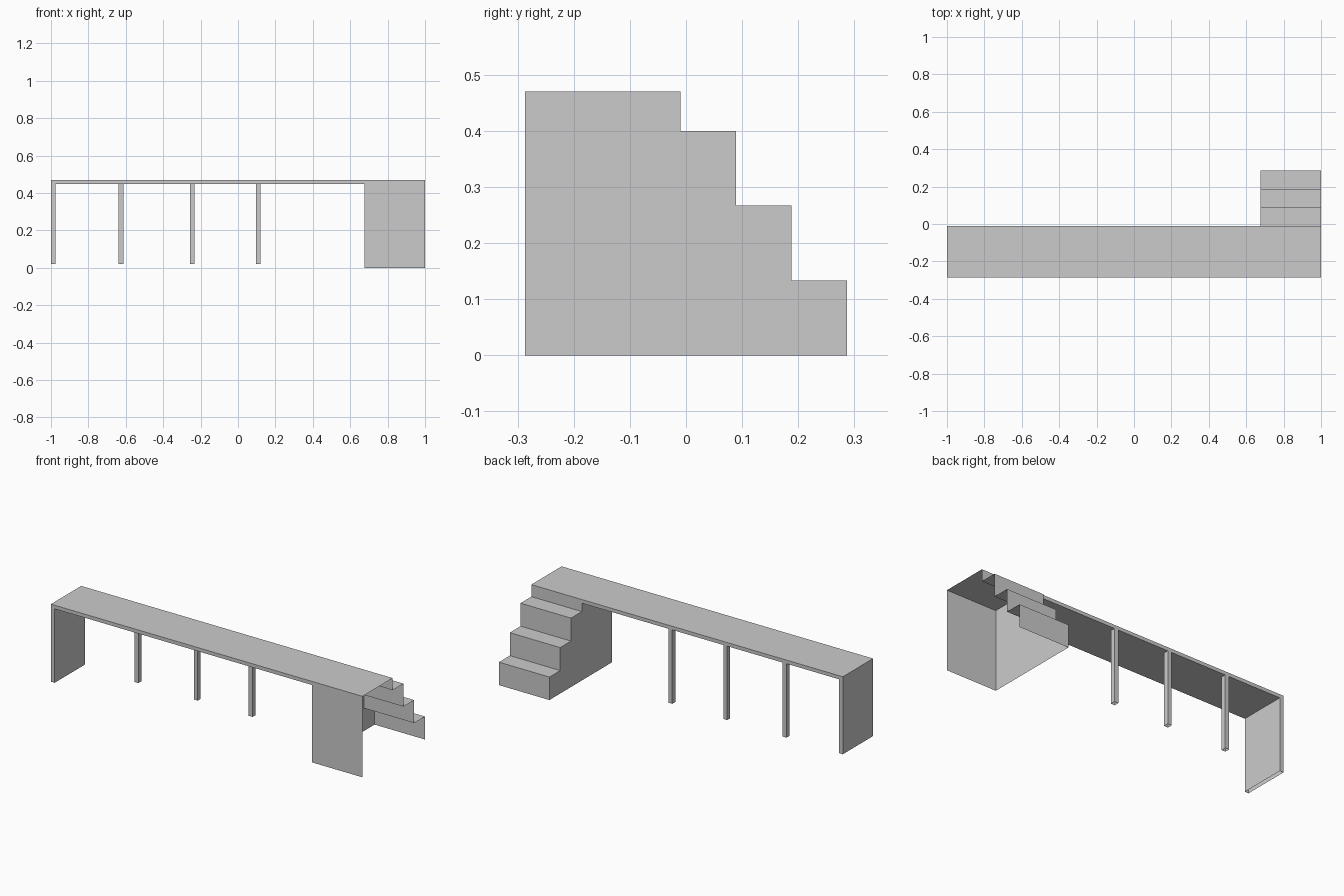
import bpy, bmesh

if "Cube" in bpy.data.objects:
    bpy.data.objects.remove(bpy.data.objects["Cube"])

FRONT, BACK, TOP = -0.287, -0.01, 0.47
STAIR_X, FLOOR, UNDER = 0.676, 0.02, 0.449


def shell(name, profile, place, a, b, open_sides=(), caps=(True, True)):
    """Sweep a closed profile from a to b, leaving the listed sides open."""
    bm = bmesh.new()
    near = [bm.verts.new(place(p, a)) for p in profile]
    far = [bm.verts.new(place(p, b)) for p in profile]
    n = len(profile)
    for i in range(n):
        if i not in open_sides:
            j = (i + 1) % n
            bm.faces.new((near[i], near[j], far[j], far[i]))
    if caps[0]:
        bm.faces.new(near[::-1])
    if caps[1]:
        bm.faces.new(far)
    mesh = bpy.data.meshes.new(name)
    bm.to_mesh(mesh)
    bm.free()
    obj = bpy.data.objects.new(name, mesh)
    bpy.context.collection.objects.link(obj)
    return obj


def along_y(p, t):
    return (p[0], t, p[1])


def along_x(p, t):
    return (t, p[0], p[1])


def along_z(p, t):
    return (p[0], p[1], t)


# Walkway deck folded down into the end panel (panel foot and stair end open)
deck = [(-1, FLOOR), (-1, TOP), (STAIR_X, TOP), (STAIR_X, UNDER),
        (-0.976, UNDER), (-0.976, FLOOR)]
# Reversed sweep (back to front) keeps the normals outward
shell("walkway_deck", deck[::-1], along_y, BACK, FRONT,
      open_sides=[i for i in range(6)
                  if {deck[::-1][i], deck[::-1][(i + 1) % 6]} in
                  ({deck[0], deck[5]}, {deck[2], deck[3]})])

# Stair block: sheet with a left wall, open below and on the right
stairs = [(FRONT, 0), (FRONT, TOP), (BACK, TOP)]
for k in range(3):
    z = 0.4 - k * 0.1333
    stairs += [(BACK + k * 0.099, z), (BACK + (k + 1) * 0.099, z)]
stairs.append((0.287, 0))
stairs = stairs[::-1]
shell("stair_block", stairs, along_x, STAIR_X, 1,
      open_sides=[len(stairs) - 1], caps=(True, False))

# Square posts along the back edge, open at both ends
for i, x in enumerate((-0.626, -0.245, 0.108)):
    h = 0.0125
    post = [(x - h, -0.038), (x + h, -0.038), (x + h, BACK), (x - h, BACK)]
    shell(f"support_post_{i + 1}", post, along_z, FLOOR, UNDER,
          caps=(False, False))
